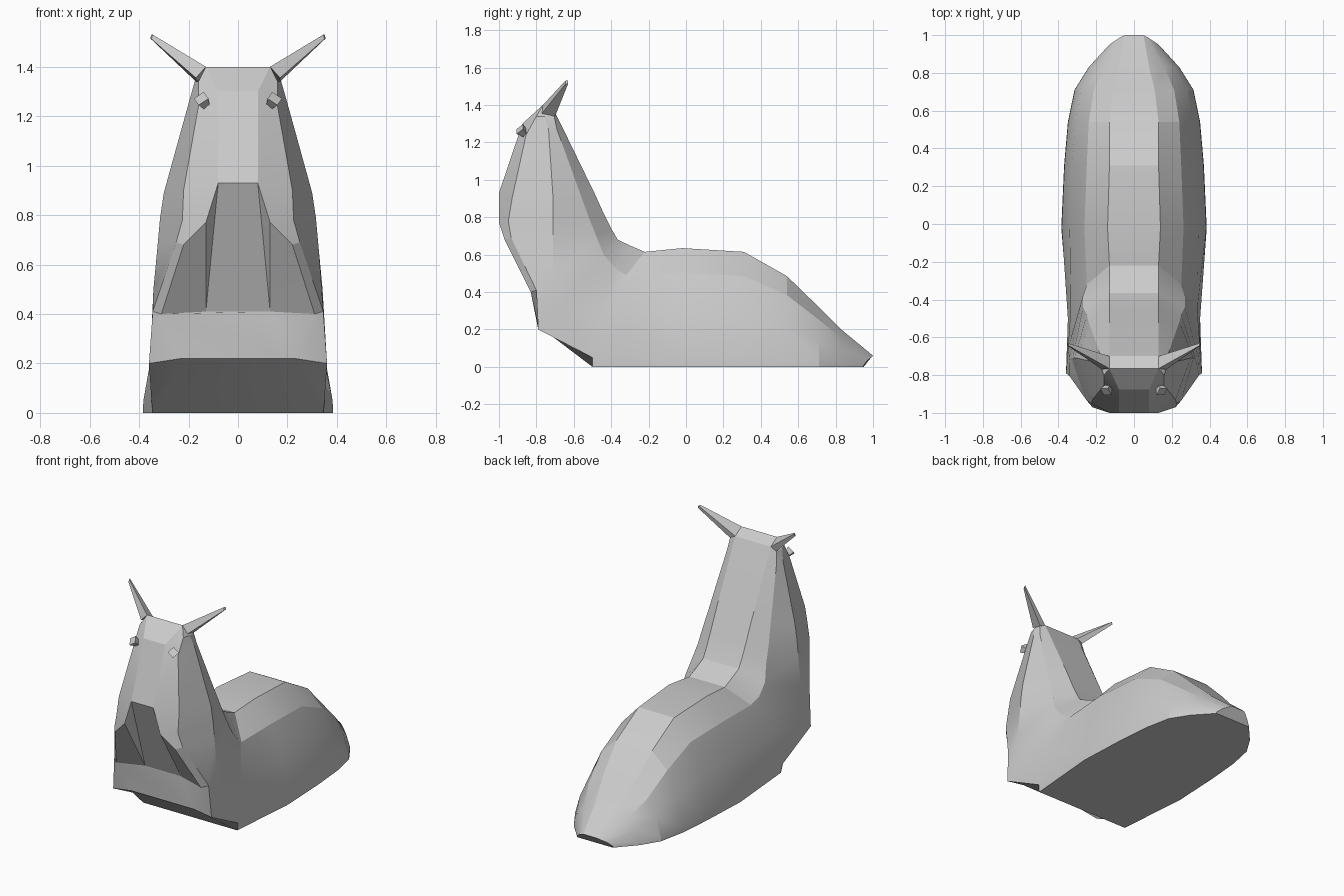
import bpy, bmesh, math
from mathutils import Vector

if "Cube" in bpy.data.objects:
    bpy.data.objects.remove(bpy.data.objects["Cube"])


def finish(name, bm, smooth=None):
    bmesh.ops.recalc_face_normals(bm, faces=bm.faces)
    me = bpy.data.meshes.new(name)
    bm.to_mesh(me)
    bm.free()
    ob = bpy.data.objects.new(name, me)
    bpy.context.collection.objects.link(ob)
    if smooth:
        bpy.ops.object.select_all(action='DESELECT')
        ob.select_set(True)
        bpy.context.view_layer.objects.active = ob
        bpy.ops.object.shade_smooth_by_angle(angle=math.radians(smooth))
    return ob


# Neck half-sections, each from the back round to the front
neck = [
    [(.13, -.70, 1.36), (.17, -.705, 1.34), (.175, -.755, 1.34), (.16, -.80, 1.34), (.13, -.765, 1.40)],
    [(.13, -.665, 1.29), (.18, -.69, 1.27), (.195, -.735, 1.27), (.16, -.855, 1.24), (.08, -.875, 1.30)],
    [(.13, -.49, .93), (.225, -.56, .91), (.30, -.71, .89), (.22, -.93, .90), (.08, -1.0, .93)],
    [(.13, -.44, .82), (.24, -.52, .80), (.315, -.71, .79), (.225, -.95, .78), (.13, -1.0, .77)],
    [(.13, -.40, .74), (.25, -.48, .70), (.325, -.71, .68), (.25, -.935, .69), (.22, -.97, .68)],
    [(.13, -.365, .68), (.27, -.44, .60), (.342, -.71, .50), (.345, -.80, .41), (.31, -.83, .40)],
    [(.13, -.29, .645), (.27, -.38, .53), (.35, -.66, .33), (.36, -.79, .20), (.23, -.79, .22)],
    [(.13, -.22, .615), (.25, -.32, .49), (.335, -.45, .28), (.35, -.5, .05), (.345, -.5, 0)],
]


# Body half-section from position, half width, height and back-strip half width
def section(y, w, h, d):
    prof = [(0, 1), (.5, .79), (.82, .45), (.99, .08), (1, 0)]
    return [(d + (w - d) * u, y, h * v) for u, v in prof]


body = [section(*p) for p in [
    (-.02, .385, .635, .14), (.31, .37, .615, .13), (.54, .35, .485, .13),
    (.71, .315, .32, .11), (.83, .24, .20, .08)]]
tail = [(.05, 1.0, .06), (.07, .99, .05), (.10, .97, .035), (.13, .95, .01), (.13, .95, 0)]

bm = bmesh.new()
loops = []
for half in neck + body + [tail]:
    right = [bm.verts.new(p) for p in half]
    left = [bm.verts.new((-p[0], p[1], p[2])) for p in half]
    loops.append(left[::-1] + right)

# Skin around the sections; the mouth stays open on the front
for i, (a, b) in enumerate(zip(loops, loops[1:])):
    for k in range(9):
        bm.faces.new((a[k], a[k + 1], b[k + 1], b[k]))
    if i < 2 or i > 5:
        bm.faces.new((a[9], a[0], b[0], b[9]))

# Head top and tail end
t = loops[0]
bm.faces.new((t[0], t[4], t[5], t[9]))
bm.faces.new(t[5:])
bm.faces.new(t[:5])
bm.faces.new(loops[-1])

# Mouth hollow and lower lip
base = [bm.verts.new((x, -.785, .41)) for x in (-.13, .13)]
for end, v in ((0, base[0]), (9, base[1])):
    for i in range(2, 5):
        bm.faces.new((loops[i][end], loops[i + 1][end], v))
bm.faces.new((loops[2][0], loops[2][9], base[1], base[0]))
bm.faces.new((loops[5][9], base[1], base[0], loops[5][0], loops[6][0], loops[6][9]))
finish("slug_body", bm, 18)

for s, side in ((-1, "left"), (1, "right")):
    # Horn-like feeler tapering out of the head corner
    bm = bmesh.new()
    root = [(.13, -.765, 1.40), (.13, -.70, 1.36), (.17, -.70, 1.34), (.17, -.77, 1.355)]
    tip = [(.345, -.645, 1.53), (.35, -.63, 1.53), (.355, -.63, 1.515), (.35, -.645, 1.512)]
    r = [bm.verts.new((s * x, y, z)) for x, y, z in root]
    e = [bm.verts.new((s * x, y, z)) for x, y, z in tip]
    for k in range(4):
        j = (k + 1) % 4
        bm.faces.new((r[k], r[j], e[j], e[k]))
    bm.faces.new(r)
    bm.faces.new(e)
    finish("feeler_" + side, bm)

    # Small knob-shaped eye
    bm = bmesh.new()
    bmesh.ops.create_cone(bm, cap_ends=True, segments=4, radius1=.014, radius2=.034, depth=.06)
    axis = Vector((s * .35, -.6, .55))
    bmesh.ops.rotate(bm, verts=bm.verts, matrix=axis.to_track_quat('Z', 'Y').to_matrix())
    bmesh.ops.translate(bm, verts=bm.verts, vec=(s * .137, -.868, 1.253))
    finish("eye_" + side, bm)
